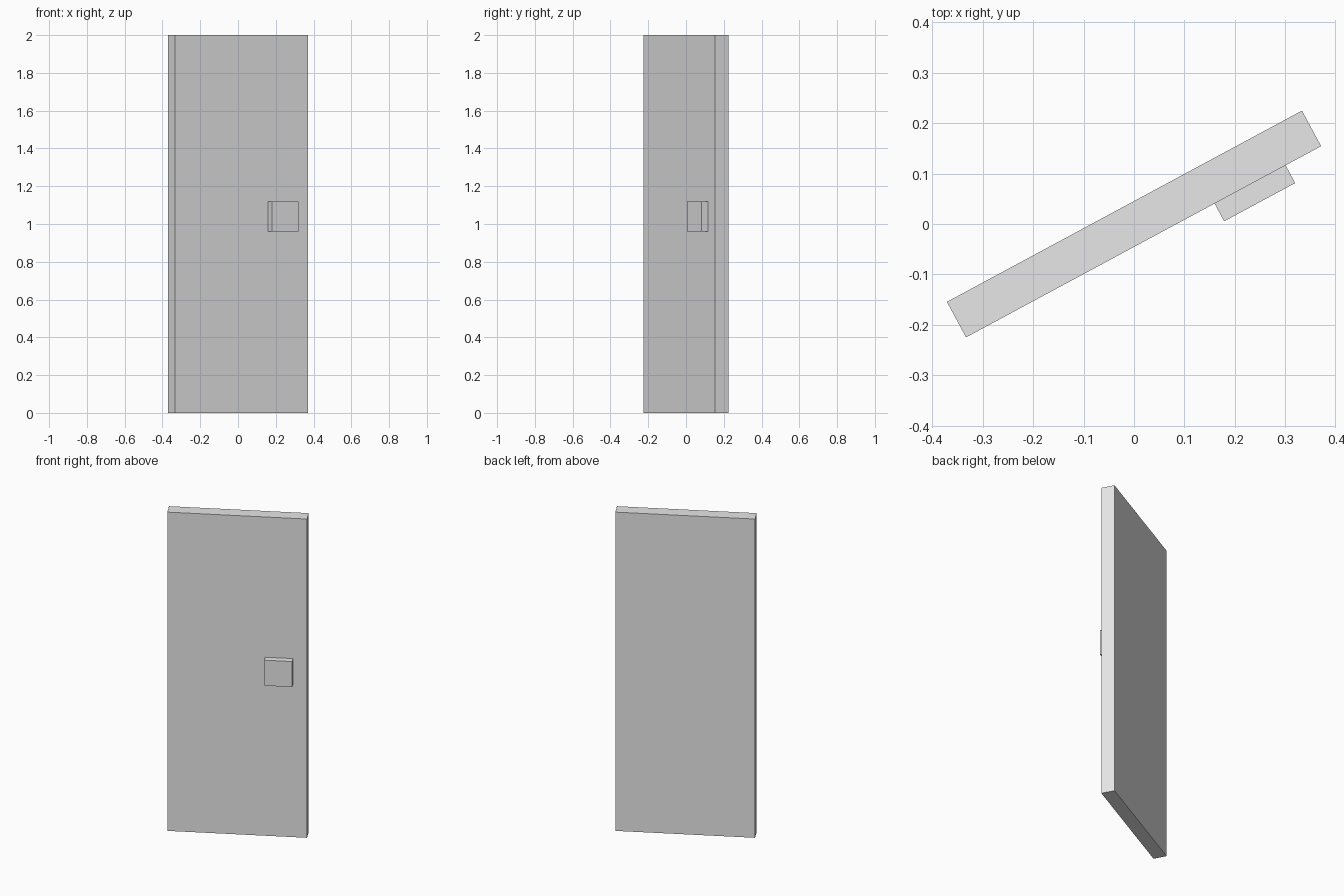
import bpy
from math import radians
from mathutils import Matrix

cube = bpy.data.objects.get("Cube")
if cube:
    bpy.data.objects.remove(cube, do_unlink=True)

# One plain grey for the whole door
grey = bpy.data.materials.new("light_grey")
grey.use_nodes = True
colour = (0.8, 0.8, 0.8, 1)
grey.diffuse_color = colour
grey.node_tree.nodes["Principled BSDF"].inputs["Base Color"].default_value = colour

# The door stands ajar, turned about the vertical axis
SWING = Matrix.Rotation(radians(28.3), 4, "Z")


def box(name, size, centre):
    """Flat-sided box placed in the door's own frame, then swung open."""
    bpy.ops.mesh.primitive_cube_add(size=1)
    obj = bpy.context.object
    obj.name = obj.data.name = name
    obj.data.transform(SWING @ Matrix.Translation(centre) @ Matrix.Diagonal((*size, 1)))
    obj.data.materials.append(grey)
    return obj


# Door slab and the square handle on its front
box("door_panel", (0.8, 0.08, 2), (0, 0, 1))
box("door_handle", (0.16, 0.04, 0.16), (0.24, -0.06, 1.04))
